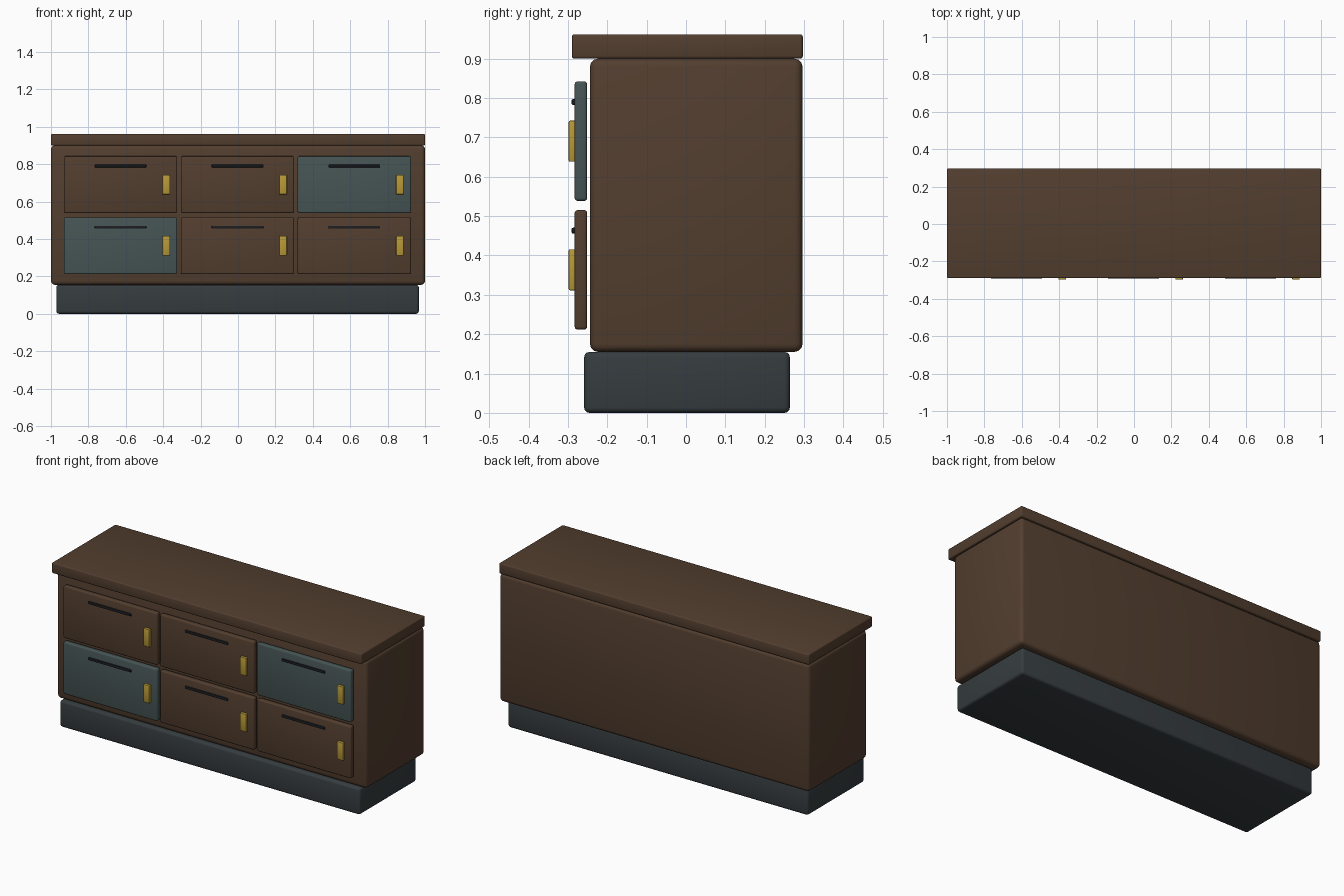
import bpy
import math

if "Cube" in bpy.data.objects:
    bpy.data.objects.remove(bpy.data.objects["Cube"])


def material(name, r, g, b):
    m = bpy.data.materials.new(name)
    m.diffuse_color = (r, g, b, 1)
    m.use_nodes = True
    m.node_tree.nodes["Principled BSDF"].inputs["Base Color"].default_value = m.diffuse_color
    return m


WOOD = material("walnut", 0.085, 0.048, 0.028)
TEAL = material("teal_paint", 0.062, 0.09, 0.09)
SLATE = material("dark_slate", 0.036, 0.045, 0.05)
BLACK = material("black", 0.012, 0.013, 0.016)
BRASS = material("brass", 0.48, 0.32, 0.04)


def box(name, x, y, z, mat, bevel, segments=3):
    """Bevelled box from (min, max) ranges."""
    bpy.ops.mesh.primitive_cube_add(
        size=1, location=[(a + b) / 2 for a, b in (x, y, z)])
    ob = bpy.context.object
    ob.name = name
    ob.scale = [b - a for a, b in (x, y, z)]
    bpy.ops.object.transform_apply(location=False, rotation=False, scale=True)
    mod = ob.modifiers.new("rounded_edges", 'BEVEL')
    mod.width = bevel
    mod.segments = segments
    bpy.ops.object.modifier_apply(modifier=mod.name)
    ob.data.materials.append(mat)
    bpy.ops.object.shade_smooth_by_angle(angle=math.radians(40))
    return ob


# Carcass, worktop and plinth
box("cabinet_body", (-1, 1), (-0.244, 0.296), (0.155, 0.9), WOOD, 0.02)
box("worktop", (-1, 1), (-0.29, 0.297), (0.9, 0.962), WOOD, 0.007)
box("plinth", (-0.971, 0.967), (-0.259, 0.264), (0, 0.155), SLATE, 0.014)

# Two rows of three drawers, each with a slot grip and a brass pull
for row, z in enumerate((0.3635, 0.6905)):
    for col, x in enumerate((-0.628, -0.003, 0.622)):
        tag = f"{('lower', 'upper')[row]}_{('left', 'middle', 'right')[col]}"
        mat = TEAL if (row, col) in ((0, 0), (1, 2)) else WOOD
        box(f"drawer_front_{tag}", (x - 0.303, x + 0.303), (-0.283, -0.251),
            (z - 0.152, z + 0.152), mat, 0.008)
        box(f"slot_grip_{tag}", (x - 0.138, x + 0.138), (-0.291, -0.275),
            (z + 0.092, z + 0.107), BLACK, 0.004, 2)
        box(f"brass_pull_{tag}", (x + 0.224, x + 0.264), (-0.298, -0.28),
            (z - 0.052, z + 0.052), BRASS, 0.003, 2)
